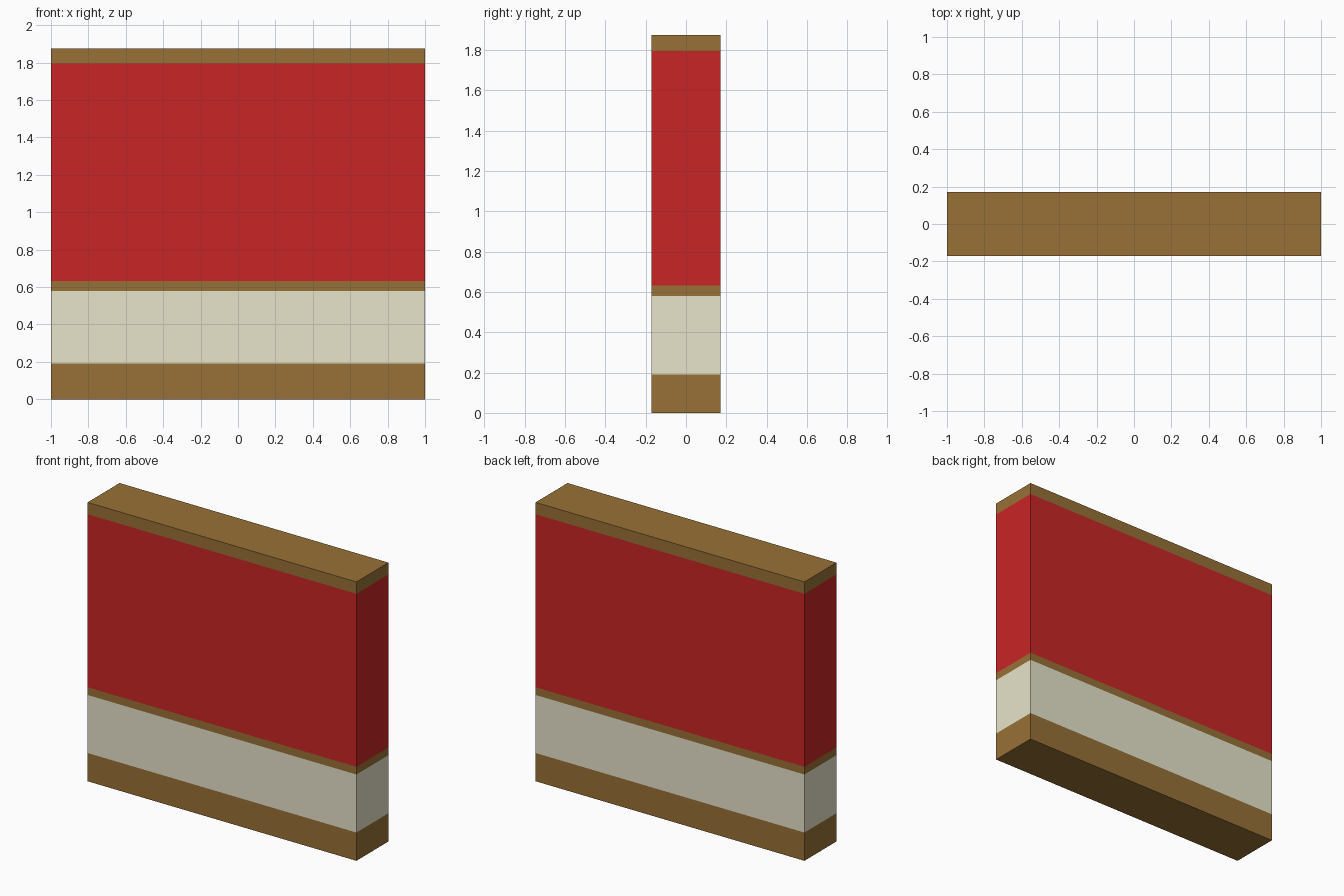
import bpy, bmesh
from mathutils import Matrix

if "Cube" in bpy.data.objects:
    bpy.data.objects.remove(bpy.data.objects["Cube"])

WIDTH, DEPTH, HEIGHT = 2.0, 0.34, 1.875


def material(name, color):
    mat = bpy.data.materials.new(name)
    mat.diffuse_color = (*color, 1.0)
    mat.use_nodes = True
    mat.node_tree.nodes["Principled BSDF"].inputs["Base Color"].default_value = mat.diffuse_color
    return mat


materials = [
    material("brown_wood", (0.314, 0.165, 0.037)),
    material("cream_panel", (0.82, 0.79, 0.61)),
    material("red_paint", (0.584, 0.019, 0.019)),
]

# Bands from the floor up: (top height, material index)
bands = [
    (0.19, 0),    # skirting
    (0.58, 1),    # lower panel
    (0.632, 0),   # middle rail
    (1.795, 2),   # painted wall
    (HEIGHT, 0),  # top rail
]

# Wall block standing on the floor
bm = bmesh.new()
bmesh.ops.create_cube(
    bm, size=1.0,
    matrix=Matrix.Translation((0, 0, HEIGHT / 2)) @ Matrix.Diagonal((WIDTH, DEPTH, HEIGHT, 1)))

# Cut the block at each band edge
for top, _ in bands[:-1]:
    bmesh.ops.bisect_plane(
        bm, geom=bm.verts[:] + bm.edges[:] + bm.faces[:],
        plane_co=(0, 0, top), plane_no=(0, 0, 1))

# Colour each face by its height
for face in bm.faces:
    z = face.calc_center_median().z
    face.material_index = next(i for top, i in bands if z <= top + 0.001)
    # The underside belongs to the skirting, the top cap to the top rail

mesh = bpy.data.meshes.new("wall_panel")
bm.to_mesh(mesh)
bm.free()
for mat in materials:
    mesh.materials.append(mat)
wall = bpy.data.objects.new("wall_panel", mesh)
bpy.context.collection.objects.link(wall)
